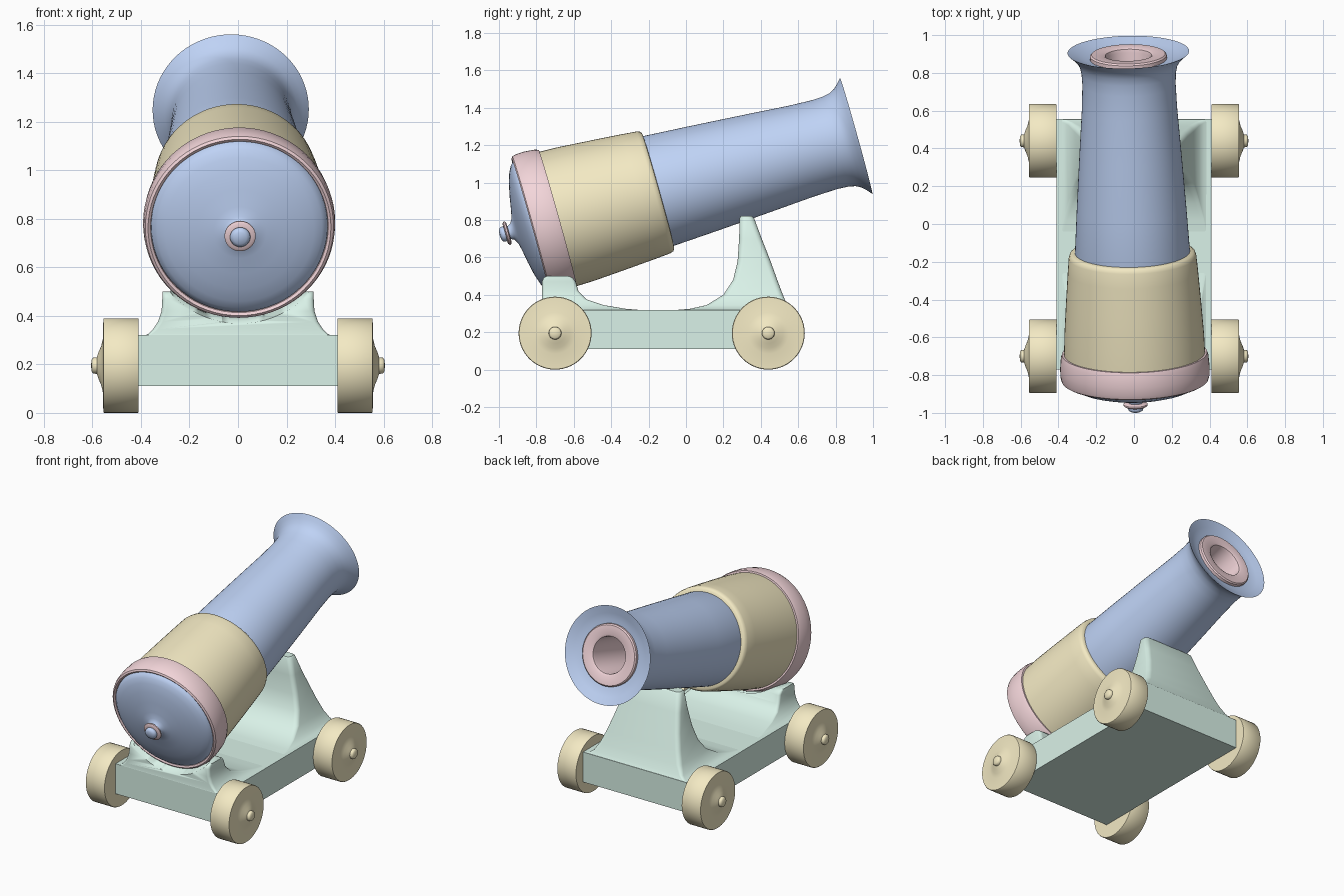
import bpy, bmesh, math
from mathutils import Matrix, Vector

if "Cube" in bpy.data.objects:
    bpy.data.objects.remove(bpy.data.objects["Cube"])


def material(name, rgb):
    m = bpy.data.materials.new(name)
    m.diffuse_color = (*rgb, 1)
    m.use_nodes = True
    m.node_tree.nodes["Principled BSDF"].inputs["Base Color"].default_value = m.diffuse_color
    return m


BLUE = material("blue", (0.52, 0.65, 0.92))
YELLOW = material("yellow", (0.90, 0.82, 0.55))
PINK = material("pink", (0.90, 0.67, 0.70))
GREEN = material("green", (0.70, 0.89, 0.81))


def finish(bm, name, mat, angle=35):
    bmesh.ops.remove_doubles(bm, verts=bm.verts, dist=1e-5)
    bmesh.ops.recalc_face_normals(bm, faces=bm.faces)
    me = bpy.data.meshes.new(name)
    bm.to_mesh(me)
    bm.free()
    me.polygons.foreach_set("use_smooth", [True] * len(me.polygons))
    me.set_sharp_from_angle(angle=math.radians(angle))
    if mat:
        me.materials.append(mat)
    ob = bpy.data.objects.new(name, me)
    bpy.context.collection.objects.link(ob)
    return ob


def lathe(name, profile, mat, matrix, steps=72, angle=35):
    """Revolve (height, radius) points about local Z, then place."""
    bm = bmesh.new()
    vs = [bm.verts.new((r, 0, s)) for s, r in profile]
    es = [bm.edges.new(p) for p in zip(vs, vs[1:])]
    bmesh.ops.spin(bm, geom=vs + es, cent=(0, 0, 0), axis=(0, 0, 1),
                   angle=2 * math.pi, steps=steps, use_merge=True)
    ob = finish(bm, name, mat, angle)
    ob.matrix_world = matrix
    return ob


def loft(name, sections, mat):
    """Stack of rounded rectangles: (z, half width, y start, y end, corner radius)."""
    bm = bmesh.new()
    rings = []
    for z, hx, y0, y1, c in sections:
        ring = []
        for q, (cx, cy) in enumerate([(hx - c, y1 - c), (c - hx, y1 - c),
                                      (c - hx, y0 + c), (hx - c, y0 + c)]):
            for k in range(5):
                a = (q + k / 4) * math.pi / 2
                ring.append(bm.verts.new((cx + c * math.cos(a), cy + c * math.sin(a), z)))
        rings.append(ring)
    n = len(rings[0])
    for a, b in zip(rings, rings[1:]):
        for i in range(n):
            bm.faces.new((a[i], a[(i + 1) % n], b[(i + 1) % n], b[i]))
    bm.faces.new(rings[0][::-1])
    bm.faces.new(rings[-1])
    return finish(bm, name, mat, 40)


# Barrel frame: origin at the joint of breech band and sleeve, Z towards the muzzle
axis = Vector((-0.033, 1.595, 0.445)).normalized()
barrel = Matrix.Translation((0.003, -0.685, 0.805)) @ axis.to_track_quat('Z', 'Y').to_matrix().to_4x4()

# Barrel parts
lathe("barrel_tube", [(0.5, 0.30), (0.55, 0.305), (0.8, 0.29), (1.1, 0.27), (1.35, 0.252),
                      (1.48, 0.247), (1.54, 0.25), (1.58, 0.258), (1.61, 0.274),
                      (1.635, 0.298), (1.656, 0.322), (1.652, 0.31), (1.635, 0.27),
                      (1.622, 0.23), (1.615, 0.18)], BLUE, barrel)
lathe("muzzle_ring", [(1.60, 0.203), (1.637, 0.203), (1.645, 0.195), (1.645, 0.135),
                      (1.638, 0.122), (1.62, 0.118), (1.25, 0.118), (1.25, 0)], PINK, barrel)
lathe("barrel_sleeve", [(-0.01, 0.373), (0.1, 0.37), (0.29, 0.357), (0.45, 0.345),
                        (0.53, 0.338), (0.548, 0.332), (0.556, 0.322), (0.558, 0.30)],
      YELLOW, barrel)
lathe("breech_band", [(0, 0.368), (0, 0.384), (-0.02, 0.391), (-0.08, 0.396), (-0.125, 0.394),
                      (-0.145, 0.388), (-0.152, 0.377), (-0.145, 0.366), (-0.12, 0.362)],
      PINK, barrel)
lathe("breech_cap", [(-0.12, 0.367), (-0.148, 0.362), (-0.168, 0.34), (-0.184, 0.307),
                     (-0.202, 0.25), (-0.217, 0.18), (-0.229, 0.11), (-0.238, 0.07),
                     (-0.252, 0.045), (-0.27, 0.036), (-0.285, 0.036), (-0.300, 0.042),
                     (-0.312, 0.038), (-0.320, 0.025), (-0.323, 0)], BLUE, barrel, angle=60)
lathe("knob_collar", [(-0.272, 0.03), (-0.272, 0.055), (-0.278, 0.064), (-0.286, 0.064),
                      (-0.292, 0.055), (-0.292, 0.03)], PINK, barrel, 48)

# Carriage bed
bm = bmesh.new()
bmesh.ops.create_cube(bm, size=1, matrix=Matrix.Translation((0, -0.1075, 0.215))
                      @ Matrix.Diagonal((0.82, 1.325, 0.21, 1)))
finish(bm, "carriage_bed", GREEN)

# Front support, flaring down into the bed
loft("front_support", [(0.315, 0.395, -0.10, 0.555, 0.01), (0.325, 0.37, 0.02, 0.55, 0.015),
                       (0.345, 0.345, 0.11, 0.54, 0.02), (0.40, 0.315, 0.20, 0.518, 0.03),
                       (0.48, 0.285, 0.252, 0.488, 0.03), (0.58, 0.255, 0.276, 0.452, 0.03),
                       (0.70, 0.225, 0.284, 0.405, 0.03), (0.81, 0.203, 0.287, 0.364, 0.03),
                       (0.82, 0.193, 0.292, 0.354, 0.025)], GREEN)

# Rear cradle, hollowed to the breech
cradle = loft("rear_cradle", [(0.315, 0.39, -0.77, -0.20, 0.01), (0.325, 0.37, -0.77, -0.32, 0.015),
                              (0.345, 0.35, -0.77, -0.44, 0.02), (0.375, 0.33, -0.77, -0.53, 0.02),
                              (0.42, 0.315, -0.77, -0.575, 0.02), (0.47, 0.312, -0.77, -0.59, 0.02),
                              (0.49, 0.312, -0.762, -0.605, 0.02), (0.50, 0.312, -0.745, -0.625, 0.02)],
              GREEN)
cutter = lathe("cradle_cutter", [(-0.5, 0), (-0.5, 0.398), (0.5, 0.398), (0.5, 0)], None, barrel)
cutter.hide_render = True
cutter.hide_viewport = True
cut = cradle.modifiers.new("hollow", 'BOOLEAN')
cut.operation = 'DIFFERENCE'
cut.solver = 'EXACT'
cut.object = cutter

# Wheels with hub and axle cap
wheel = [(0.41, 0), (0.41, 0.193), (0.414, 0.195), (0.551, 0.195), (0.555, 0.192),
         (0.557, 0.11), (0.564, 0.08), (0.575, 0.055), (0.582, 0.034), (0.597, 0.033),
         (0.603, 0.025), (0.606, 0)]
for side, sx in (("left", -1), ("right", 1)):
    for end, y in (("rear", -0.70), ("front", 0.44)):
        place = Matrix.Translation((0, y, 0.195)) @ Matrix.Rotation(sx * math.pi / 2, 4, 'Y')
        lathe(f"{end}_{side}_wheel", wheel, YELLOW, place, 56, 50)
